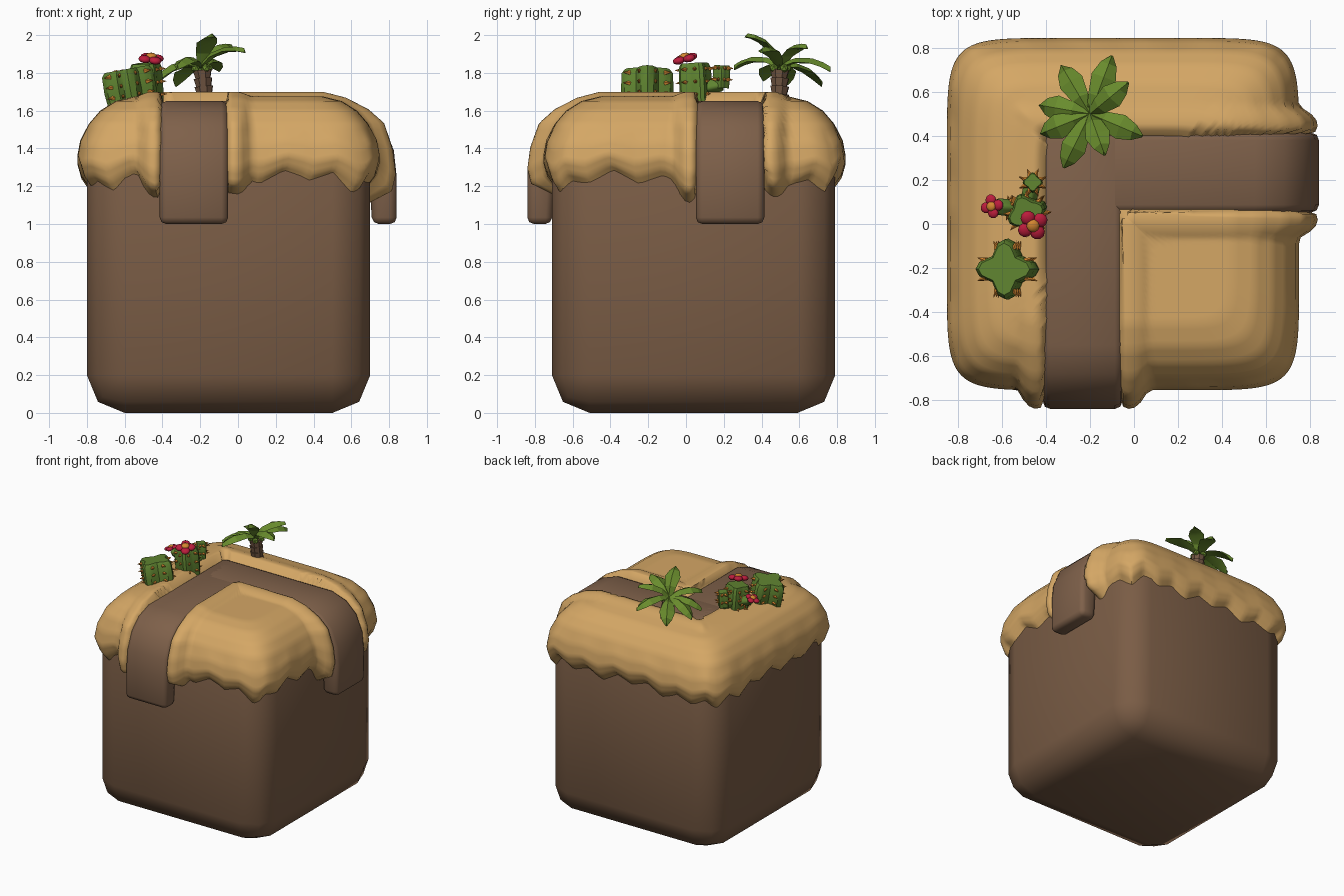
import bpy, bmesh, math
from mathutils import Vector, Matrix

if "Cube" in bpy.data.objects:
    bpy.data.objects.remove(bpy.data.objects["Cube"])

def material(name, rgb):
    m = bpy.data.materials.new(name)
    m.diffuse_color = (*rgb, 1)
    m.use_nodes = True
    m.node_tree.nodes["Principled BSDF"].inputs["Base Color"].default_value = m.diffuse_color
    return m

DIRT = material("dirt brown", (.195, .108, .06))
PATH = material("path brown", (.21, .118, .068))
SAND = material("sand", (.66, .385, .13))
LEAF = material("palm green", (.14, .26, .026))
CACTUS = material("cactus green", (.115, .23, .03))
TRUNK = material("trunk brown", (.17, .095, .055))
RED = material("flower red", (.5, .012, .045))
ORANGE = material("thorn orange", (.66, .24, .03))

def finish(name, bm, mat, angle=30):
    bmesh.ops.recalc_face_normals(bm, faces=bm.faces)
    me = bpy.data.meshes.new(name)
    bm.to_mesh(me)
    bm.free()
    me.materials.append(mat)
    me.shade_smooth()
    me.set_sharp_from_angle(angle=math.radians(angle))
    ob = bpy.data.objects.new(name, me)
    bpy.context.collection.objects.link(ob)
    return ob

def bridge(bm, rings, caps=True):
    loops = [[bm.verts.new(p) for p in r] for r in rings]
    for a, b in zip(loops, loops[1:]):
        for i in range(len(a)):
            j = (i + 1) % len(a)
            bm.faces.new((a[i], a[j], b[j], b[i]))
    if caps:
        bm.faces.new(loops[0])
        bm.faces.new(loops[-1])

def aim(pos, direction):
    return Matrix.Translation(pos) @ Vector(direction).to_track_quat('Z', 'Y').to_matrix().to_4x4()

# Dirt block
bm = bmesh.new()
bmesh.ops.create_cube(bm, size=1, matrix=Matrix.Translation((-.05, .04, .775)) @ Matrix.Diagonal((1.5, 1.5, 1.55, 1)))
bmesh.ops.bevel(bm, geom=bm.edges[:], offset=.2, segments=2, profile=.5, affect='EDGES')
finish("dirt_block", bm, DIRT, 60)

# Path: two draped arms meeting in a corner
side = [(.415, 1.65), (-.55, 1.65), (-.68, 1.605), (-.77, 1.52), (-.825, 1.39), (-.84, 1.25), (-.84, 1.0),
        (-.71, 1.0), (-.69, 1.33), (-.6, 1.48), (.415, 1.5)]
for name, flip in (("path_front_arm", False), ("path_right_arm", True)):
    bm = bmesh.new()
    rings = [[(-y, -x, z) if flip else (x, y, z) for y, z in side] for x in (-.415, -.052)]
    bridge(bm, rings)
    bmesh.ops.recalc_face_normals(bm, faces=bm.faces)
    sharp = [e for e in bm.edges if e.calc_face_angle() > math.radians(50)]
    bmesh.ops.bevel(bm, geom=sharp, offset=.035, segments=2, profile=.5, affect='EDGES')
    finish(name, bm, PATH, 60)

# Sand cap: rounded square rings, swollen beside the path and sunk under it
def box_dist(x, y, x0, x1, y0, y1):
    return max(x0 - x, x - x1, y0 - y, y - y1)

def path_dist(x, y):
    return min(box_dist(x, y, -.41, -.055, -9, .415), box_dist(x, y, -.41, 9, .055, .415))

def tri(t):
    return abs((t % 1) * 4 - 2) - 1

prof = [(.02, 1.675), (.5, 1.675), (.6, 1.65), (.68, 1.6), (.74, 1.53), (.785, 1.42), (.8, 1.32), (.78, 1.25), (.744, 1.2)]
steps = [16, 4, 4, 4, 4, 4, 3, 3]
samples = []
for (a, b), n in zip(zip(prof, prof[1:]), steps):
    samples += [(a[0] + (b[0] - a[0]) * i / n, a[1] + (b[1] - a[1]) * i / n) for i in range(n)]
samples.append(prof[-1])

N = 60
rings = []
for k, (h, z) in enumerate(samples):
    ring = []
    for i in range(4 * N):
        s, u = divmod(i, N)
        u = u / N * 2 - 1
        px, py = [(u, -1), (1, u), (-u, 1), (-1, -u)][s]
        sc = (abs(px) ** 8 + abs(py) ** 8) ** (-1 / 8)
        x, y = -.05 + px * sc * h, .045 + py * sc * h
        d = path_dist(x, y)
        bump = max(0, 1 - ((d - .035) / .085) ** 2) if d >= 0 else 0
        amt = bump if d >= 0 else .83 - min(1, -d / .03) * 1.7
        rim = 1.235 + .03 * tri(i * 23 / (4 * N)) + .018 * tri(i * 9 / (4 * N) + .3) - .05 * abs(u) ** 5
        rim -= .09 * bump
        zz = z if z > 1.53 else 1.53 - (1.53 - z) * (1.53 - rim) / .33
        w = min(1, max(0, (h - .55) / .18))
        if k > len(samples) - 4:
            w *= (len(samples) - 1 - k) / 3
            top = 0
        else:
            top = 1 - w
        nx, ny = [(0, -1), (1, 0), (0, 1), (-1, 0)][s]
        ring.append((x + nx * amt * w * .085, y + ny * amt * w * .085, zz + amt * top * .025 - (.04 * top if d < 0 else 0)))
    rings.append(ring)
bm = bmesh.new()
bridge(bm, rings, caps=False)
bm.verts.ensure_lookup_table()
bm.faces.new(bm.verts[:4 * N])
finish("sand_cap", bm, SAND, 70)

# Palm trunk: stacked flared segments
bm = bmesh.new()
for i in range(4):
    bmesh.ops.create_cone(bm, cap_ends=True, segments=8, radius1=.04, radius2=.052, depth=.05,
                          matrix=aim((-.175 - .004 * i, .495, 1.66 + .043 * i), (-.1, .05, 1)))
finish("palm_trunk", bm, TRUNK)

# Palm leaves: folded blades from the crown to each tip
crown = Vector((-.2, .5, 1.84))
bm = bmesh.new()
for tip in [(.035, .4, 1.92), (-.03, .64, 1.94), (-.1, .765, 1.82), (-.33, .72, 1.74),
            (-.43, .54, 1.75), (-.425, .41, 1.77), (-.32, .255, 1.83), (-.135, .32, 2.0)]:
    tip = Vector(tip)
    across = (tip - crown).cross(Vector((0, 0, 1))).normalized()
    up = across.cross(tip - crown).normalized()
    sections = []
    for t, w in ((0, .018), (.3, .04), (.62, .058), (.85, .038), (1, .006)):
        c = crown.lerp(tip, t) + up * (.16 * t * (1 - t))
        sections.append([c - across * w - up * .012, c + up * .012, c + across * w - up * .012, c - up * .016])
    bridge(bm, sections)
finish("palm_leaves", bm, LEAF, 20)

# Palm fruit
bm = bmesh.new()
for a in range(4):
    bmesh.ops.create_icosphere(bm, subdivisions=1, radius=.025, matrix=Matrix.Translation(
        (-.19 + .04 * math.cos(a * 1.57 + .5), .5 + .04 * math.sin(a * 1.57 + .5), 1.825)))
finish("palm_fruit", bm, LEAF)

# Cacti: lobed columns with thorns
thorns = bmesh.new()
def thorn(pos, direction):
    bmesh.ops.create_cone(thorns, cap_ends=True, segments=5, radius1=.014, radius2=0, depth=.04,
                          matrix=aim(pos, direction))

def column(bm, base, top, r, lobe=.2, thorn_rows=0, turn=0):
    base, top = Vector(base), Vector(top)
    m = Matrix.Translation(base) @ Vector((0, 0, 1)).rotation_difference(top - base).to_matrix().to_4x4()
    length = (top - base).length
    sections = []
    for f, s in ((0, .92), (.5, 1), (.9, .98), (1, .85)):
        ring = []
        for i in range(24):
            a = i * math.tau / 24
            q = r * s * (1 + lobe * math.cos(4 * (a - turn)))
            ring.append(m @ Vector((q * math.cos(a), q * math.sin(a), f * length)))
        sections.append(ring)
    bridge(bm, sections)
    for row in range(thorn_rows):
        for k in range(8):
            a = turn + (k + .5) * math.tau / 8
            d = Vector((math.cos(a), math.sin(a), 0))
            h = length * (.38 + .5 * row / max(1, thorn_rows - 1))
            thorn(m @ (d * (r + .008) + Vector((0, 0, h))), m.to_3x3() @ d)

bm = bmesh.new()
column(bm, (-.55, -.205, 1.6), (-.59, -.205, 1.82), .112, .24, 3)
finish("short_cactus", bm, CACTUS, 35)

bm = bmesh.new()
column(bm, (-.475, .06, 1.58), (-.49, .045, 1.85), .08, .15, 3, .4)
column(bm, (-.48, .1, 1.72), (-.46, .19, 1.74), .035, .1)
column(bm, (-.46, .185, 1.72), (-.46, .19, 1.84), .04, .15, 2)
column(bm, (-.53, .07, 1.73), (-.625, .08, 1.775), .035, .1, 1)
finish("tall_cactus", bm, CACTUS, 35)
finish("cactus_thorns", thorns, ORANGE)

# Flowers: four petals round an orange centre
petals, hearts = bmesh.new(), bmesh.new()
for pos, direction, r in (((-.46, -.005, 1.875), (.1, -.25, 1), .04), ((-.645, .08, 1.79), (-.4, 0, 1), .03)):
    m = aim(pos, direction)
    for k in range(4):
        a = k * math.pi / 2 + .2
        bmesh.ops.create_icosphere(petals, subdivisions=2, radius=r * .85, matrix=m @ Matrix.Translation(
            (r * math.cos(a), r * math.sin(a), 0)) @ Matrix.Diagonal((1, 1, .6, 1)))
    bmesh.ops.create_icosphere(hearts, subdivisions=2, radius=r * .75, matrix=m @ Matrix.Translation(
        (0, 0, r * .35)) @ Matrix.Diagonal((1, 1, .6, 1)))
finish("flower_petals", petals, RED)
finish("flower_hearts", hearts, ORANGE)
